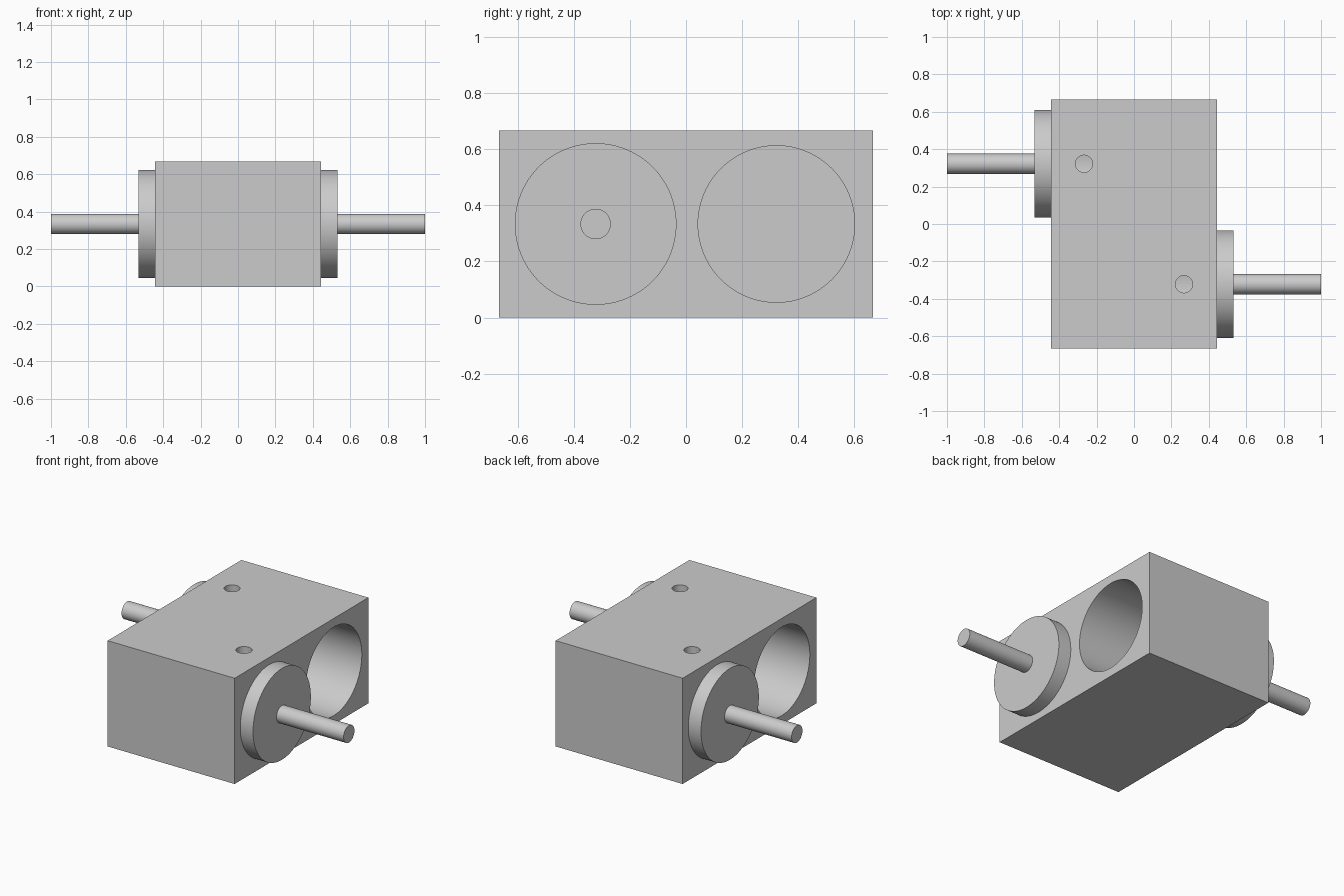
import bpy
from math import pi

old = bpy.data.objects.get("Cube")
if old:
    bpy.data.objects.remove(old, do_unlink=True)

HALF_X, HALF_Y, HEIGHT = 0.443, 0.666, 0.667
AXIS_Y, AXIS_Z = 0.322, HEIGHT / 2
FLANGE_END = 0.532

metal = bpy.data.materials.new("light grey metal")
metal.use_nodes = True
colour = (0.6, 0.6, 0.6, 1)
metal.diffuse_color = colour
metal.node_tree.nodes["Principled BSDF"].inputs["Base Color"].default_value = colour


def finish(name):
    obj = bpy.context.object
    obj.name = name
    obj.data.materials.append(metal)
    return obj


def cylinder_x(name, radius, x0, x1, y):
    """Cylinder lying along x between x0 and x1."""
    bpy.ops.mesh.primitive_cylinder_add(
        vertices=96, radius=radius, depth=abs(x1 - x0),
        location=((x0 + x1) / 2, y, AXIS_Z), rotation=(0, pi / 2, 0))
    obj = finish(name)
    bpy.ops.object.shade_smooth_by_angle()
    return obj


# Block
bpy.ops.mesh.primitive_cube_add(size=1, location=(0, 0, AXIS_Z))
block = finish("block")
block.scale = (2 * HALF_X, 2 * HALF_Y, HEIGHT)
bpy.ops.object.transform_apply(location=False, rotation=False, scale=True)

# Two opposed cylinders: bores, ports, end flanges and rods
cutters = []
for side, s in (("left", 1), ("right", -1)):
    y = -s * AXIS_Y
    cutters.append(cylinder_x(side + "_bore_cutter", 0.279, -s * 0.6, s * 0.6, y))
    bpy.ops.mesh.primitive_cylinder_add(
        vertices=48, radius=0.046, depth=0.5, location=(s * 0.267, y, HEIGHT))
    cutters.append(finish(side + "_port_cutter"))
    cylinder_x(side + "_flange", 0.288, s * HALF_X, s * FLANGE_END, y)
    cylinder_x(side + "_rod", 0.054, s * FLANGE_END, s * 1.0, y)

for cutter in cutters:
    cut = block.modifiers.new(cutter.name, "BOOLEAN")
    cut.operation = "DIFFERENCE"
    cut.solver = "EXACT"
    cut.object = cutter

# Apply the cuts, then drop the cutters
bpy.context.view_layer.objects.active = block
bpy.ops.object.select_all(action="DESELECT")
block.select_set(True)
for cut in list(block.modifiers):
    bpy.ops.object.modifier_apply(modifier=cut.name)
for cutter in cutters:
    bpy.data.objects.remove(cutter, do_unlink=True)
bpy.ops.object.shade_smooth_by_angle()
